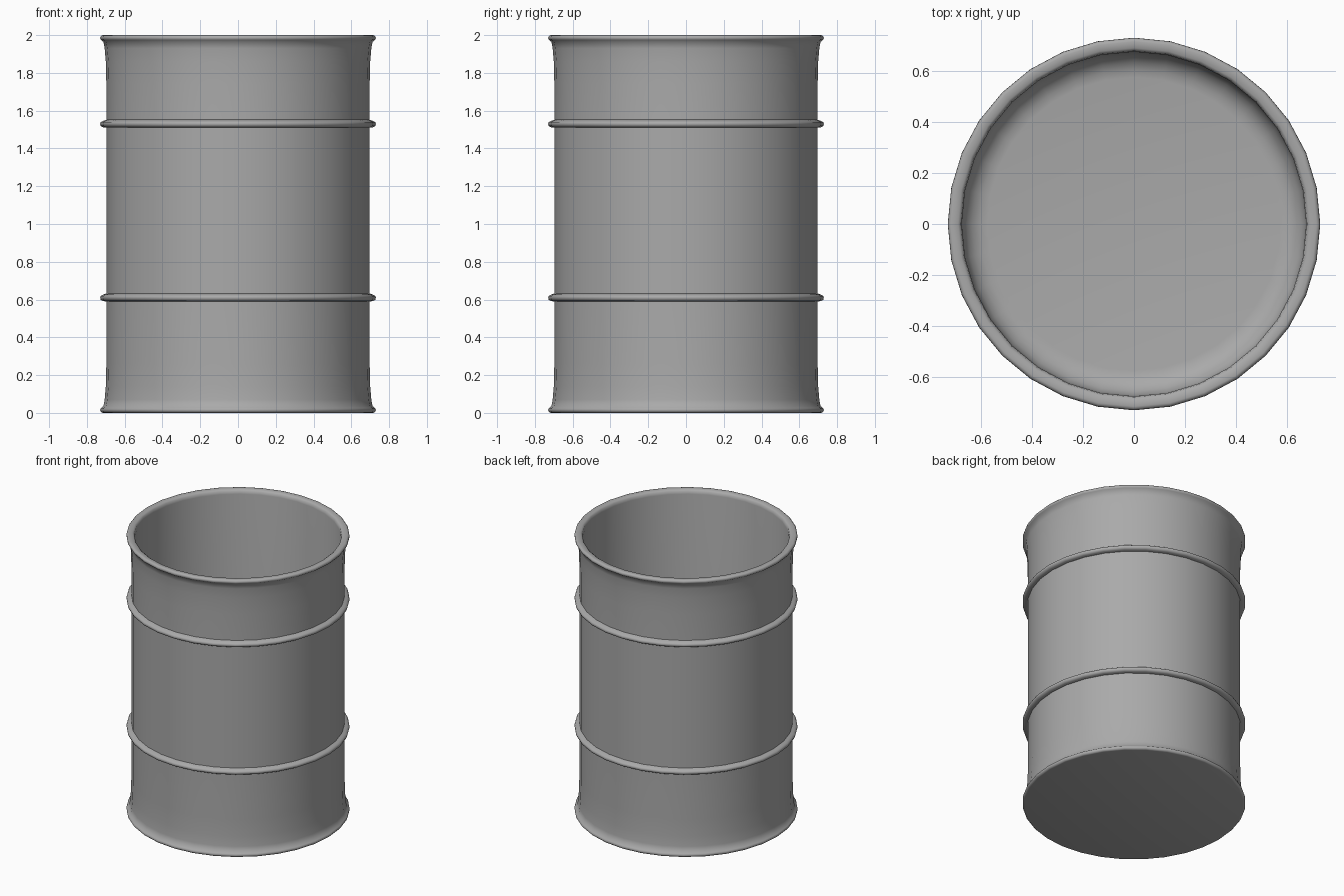
import bpy, bmesh, math

old = bpy.data.objects.get("Cube")
if old:
    bpy.data.objects.remove(old, do_unlink=True)

SIDES = 32

steel = bpy.data.materials.new("grey steel")
steel.use_nodes = True
colour = (0.4, 0.4, 0.4, 1)
steel.diffuse_color = colour
steel.node_tree.nodes["Principled BSDF"].inputs["Base Color"].default_value = colour


def lathe(name, profile):
    """Revolve a list of (radius, height) points; zero radius closes an end."""
    bm = bmesh.new()
    verts = [bm.verts.new((r, 0, z)) for r, z in profile]
    edges = [bm.edges.new(pair) for pair in zip(verts, verts[1:])]
    bmesh.ops.spin(bm, geom=verts + edges, cent=(0, 0, 0), axis=(0, 0, 1),
                   angle=math.tau, steps=SIDES, use_duplicate=False)
    bmesh.ops.remove_doubles(bm, verts=bm.verts, dist=0.0005)
    bmesh.ops.recalc_face_normals(bm, faces=bm.faces)
    mesh = bpy.data.meshes.new(name)
    bm.to_mesh(mesh)
    bm.free()
    mesh.materials.append(steel)
    obj = bpy.data.objects.new(name, mesh)
    bpy.context.collection.objects.link(obj)
    bpy.ops.object.select_all(action="DESELECT")
    obj.select_set(True)
    bpy.context.view_layer.objects.active = obj
    bpy.ops.object.shade_smooth_by_angle(angle=math.radians(50))
    return obj


def hoop(z):
    """Profile of a rounded raised band around height z."""
    return [(0.697, z - 0.02), (0.715, z - 0.018), (0.727, z - 0.011), (0.73, z),
            (0.727, z + 0.009), (0.715, z + 0.016), (0.697, z + 0.022)]


# Flared end, listed from the rim inward along the wall
flare = [(0.722, 0.002), (0.729, 0.009), (0.73, 0.018), (0.725, 0.026),
         (0.712, 0.036), (0.706, 0.07), (0.7, 0.14), (0.697, 0.26)]

# Outer wall: flare, two hoops, mirrored flare
outer = [(0, 0), (0.715, 0)] + flare + hoop(0.61) + hoop(1.53)
outer += [(r, 2 - z) for r, z in reversed(flare)]

# Open mouth, inner wall and filleted floor
inner = [(0.715, 2), (0.69, 1.998), (0.679, 1.99), (0.675, 1.97), (0.675, 0.16)]
for step in range(1, 6):
    a = step * math.pi / 10
    inner.append((0.575 + 0.1 * math.cos(a), 0.16 - 0.1 * math.sin(a)))
inner.append((0, 0.06))

lathe("barrel_shell", outer + inner)
